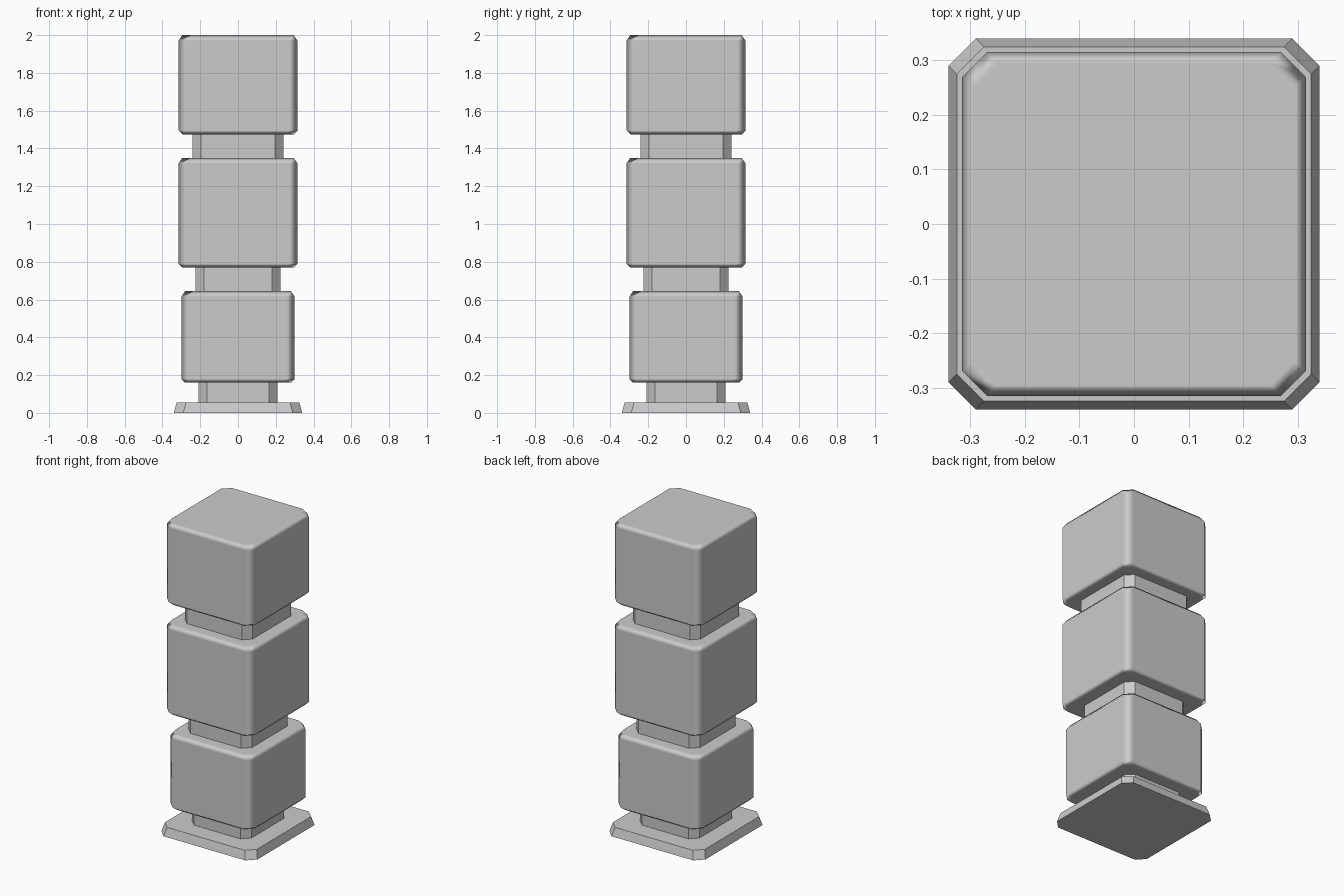
import bpy
import bmesh

cube = bpy.data.objects.get("Cube")
if cube:
    bpy.data.objects.remove(cube, do_unlink=True)

# Single stone grey
stone = bpy.data.materials.new("stone grey")
stone.use_nodes = True
GREY = (0.6, 0.6, 0.6, 1)
stone.diffuse_color = GREY
stone.node_tree.nodes["Principled BSDF"].inputs["Base Color"].default_value = GREY


def octagon(half, cut):
    """Square outline with its four corners cut off."""
    a, b = half, half - cut
    return [(a, -b), (a, b), (b, a), (-b, a), (-a, b), (-a, -b), (-b, -a), (b, -a)]


def stack(name, rings, smooth=False):
    """Loft cut-corner squares given as (half width, corner cut, height)."""
    bm = bmesh.new()
    loops = [[bm.verts.new((x, y, z)) for x, y in octagon(h, c)] for h, c, z in rings]
    for low, high in zip(loops, loops[1:]):
        for i in range(8):
            j = (i + 1) % 8
            bm.faces.new((low[i], low[j], high[j], high[i]))
    bm.faces.new(loops[0][::-1])
    bm.faces.new(loops[-1])
    mesh = bpy.data.meshes.new(name)
    bm.to_mesh(mesh)
    bm.free()
    mesh.materials.append(stone)
    obj = bpy.data.objects.new(name, mesh)
    bpy.context.collection.objects.link(obj)
    if smooth:
        mesh.shade_smooth()
        # Large faces stay flat while the bevels blend
        weighted = obj.modifiers.new("soft bevels", "WEIGHTED_NORMAL")
        weighted.weight = 100
    return obj


def block(name, half, bottom, top):
    """Large block with softly bevelled edges."""
    inset, drop = 0.02, 0.03
    stack(name, [(half - inset, 0.045, bottom), (half, 0.045, bottom + 0.02),
                 (half, 0.045, top - drop), (half - inset, 0.045, top)], smooth=True)


def neck(name, half, bottom, top):
    """Narrow crisp spacer, buried slightly in its neighbours."""
    stack(name, [(half, 0.045, bottom - 0.01), (half, 0.045, top + 0.01)])


# Flared foot plate
stack("base_plate", [(0.34, 0.05, 0), (0.325, 0.05, 0.055)])

# Spacers between the blocks
neck("lower_neck", 0.21, 0.055, 0.16)
neck("middle_neck", 0.225, 0.645, 0.77)
neck("upper_neck", 0.24, 1.35, 1.475)

# Three stacked blocks
block("lower_block", 0.30, 0.16, 0.645)
block("middle_block", 0.315, 0.77, 1.35)
block("upper_block", 0.315, 1.475, 2.0)
